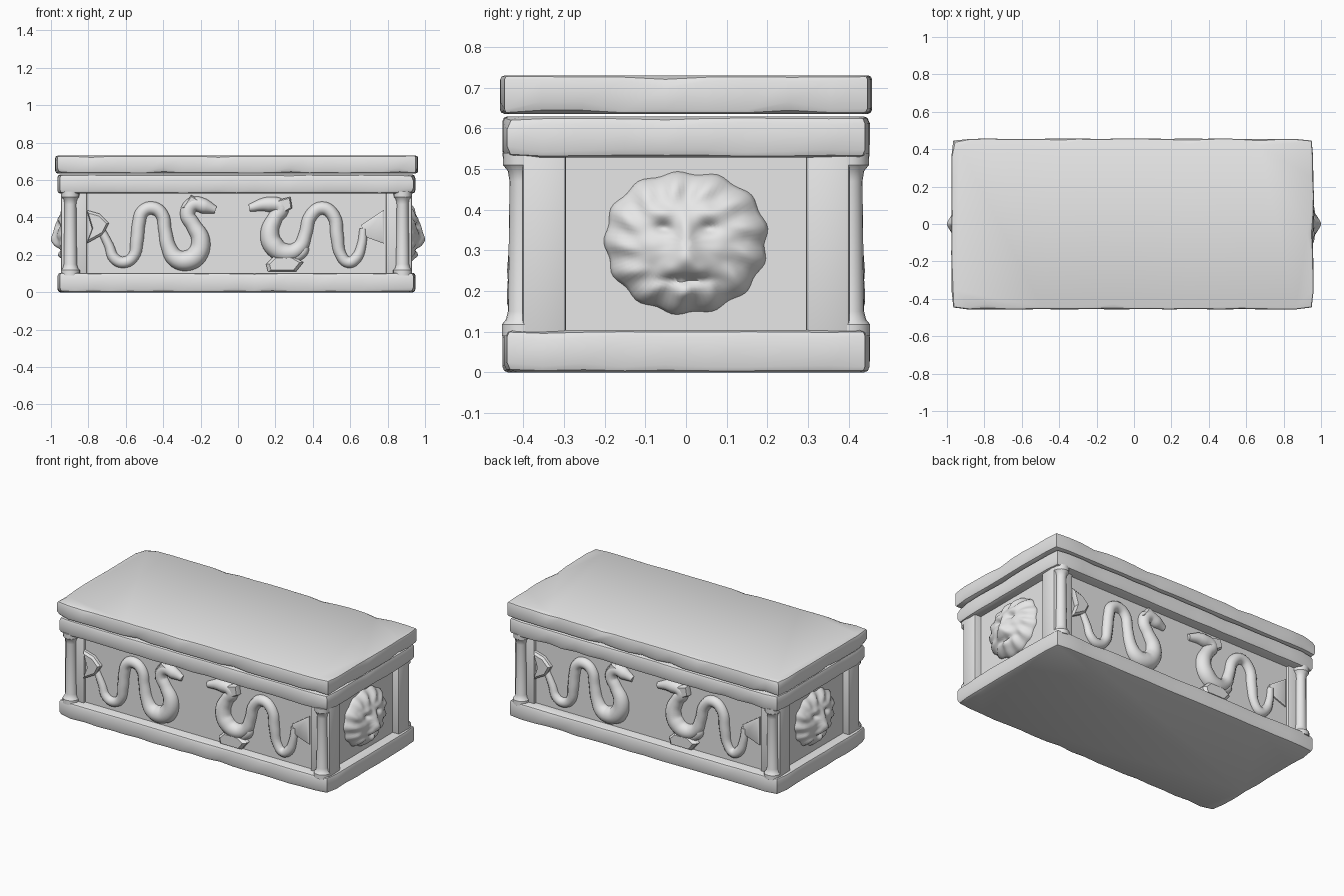
import bpy, bmesh, math, random
from mathutils import Matrix

random.seed(4)
cube = bpy.data.objects.get("Cube")
if cube:
    bpy.data.objects.remove(cube, do_unlink=True)

stone = bpy.data.materials.new("grey_stone")
stone.use_nodes = True
stone.diffuse_color = (0.8, 0.8, 0.8, 1)
stone.node_tree.nodes["Principled BSDF"].inputs["Base Color"].default_value = (0.8, 0.8, 0.8, 1)

CX = -0.008       # the chest sits slightly off the centre line
PANEL_Y = -0.385  # surface of the long panels


def add(name, mesh, angle=35):
    ob = bpy.data.objects.new(name, mesh)
    bpy.context.collection.objects.link(ob)
    mesh.materials.clear()
    mesh.materials.append(stone)
    bpy.ops.object.select_all(action="DESELECT")
    ob.select_set(True)
    bpy.context.view_layer.objects.active = ob
    bpy.ops.object.shade_smooth_by_angle(angle=math.radians(angle))
    return ob


def finish(name, bm, angle=35):
    bmesh.ops.recalc_face_normals(bm, faces=bm.faces)
    mesh = bpy.data.meshes.new(name)
    bm.to_mesh(mesh)
    bm.free()
    return add(name, mesh, angle)


def turned_copy(ob, name, cx=CX):
    """Same part on the opposite side, turned half a circle."""
    copy = bpy.data.objects.new(name, ob.data)
    bpy.context.collection.objects.link(copy)
    copy.matrix_world = (Matrix.Translation((2 * cx, 0, 0))
                         @ Matrix.Rotation(math.pi, 4, "Z") @ ob.matrix_world)


def skin(bm, rings):
    """Join closed rings of vertices and cap both ends."""
    n = len(rings[0])
    for a, b in zip(rings, rings[1:]):
        for i in range(n):
            j = (i + 1) % n
            bm.faces.new((a[i], a[j], b[j], b[i]))
    bm.faces.new(rings[0])
    bm.faces.new(rings[-1])


def box(name, x0, x1, y0, y1, z0, z1, bevel=0.0):
    bm = bmesh.new()
    bmesh.ops.create_cube(bm, size=1)
    for v in bm.verts:
        v.co = [(a + b) / 2 + c * (b - a)
                for c, a, b in zip(v.co, (x0, y0, z0), (x1, y1, z1))]
    if bevel:
        bmesh.ops.bevel(bm, geom=bm.edges[:], offset=bevel, segments=2,
                        profile=0.5, affect="EDGES")
    return finish(name, bm)


def worn_slab(name, hx, hy, z0, z1, soft, chip):
    """Slab with softened edges, broken here and there by chips."""
    nx, ny = 20, 9
    path = [(-hx + 2 * hx * i / nx, -hy) for i in range(nx)]
    path += [(hx, -hy + 2 * hy * i / ny) for i in range(ny)]
    path += [(-x, -y) for x, y in path]
    bm = bmesh.new()
    rings = [[] for _ in range(6)]
    for x, y in path:
        corner = abs(x) > hx - 0.001 and abs(y) > hy - 0.001
        out = 0.012 if corner else random.uniform(0, 0.004)
        low, top = [soft * random.uniform(0.7, 1.2)
                    + (chip if random.random() < 0.12 else 0) for _ in range(2)]
        profile = ((low, z0), (low * 0.3, z0 + low * 0.3), (0, z0 + low),
                   (0, z1 - top), (top * 0.3, z1 - top * 0.3), (top, z1))
        for ring, (inset, z) in zip(rings, profile):
            ax, ay = hx - inset - out, hy - inset - out
            ring.append(bm.verts.new((CX + max(-ax, min(ax, x)),
                                      max(-ay, min(ay, y)), z)))
    skin(bm, rings)
    return finish(name, bm, 40)


def tube(name, points):
    """Rounded relief along a path of (x, z, radius), in hundredths."""
    cu = bpy.data.curves.new(name, "CURVE")
    cu.dimensions = "3D"
    cu.bevel_depth = 0.01
    cu.bevel_resolution = 4
    cu.resolution_u = 5
    cu.use_fill_caps = True
    sp = cu.splines.new("BEZIER")
    sp.bezier_points.add(len(points) - 1)
    for p, (x, z, r) in zip(sp.bezier_points, points):
        p.co = (x / 100, PANEL_Y, z / 100)
        p.radius = r
        p.handle_left_type = p.handle_right_type = "AUTO"
    tmp = bpy.data.objects.new(name + "_path", cu)
    bpy.context.collection.objects.link(tmp)
    dg = bpy.context.evaluated_depsgraph_get()
    mesh = bpy.data.meshes.new_from_object(tmp.evaluated_get(dg))
    bpy.data.objects.remove(tmp, do_unlink=True)
    ob = add(name, mesh, 50)
    turned_copy(ob, "back_" + name)


def plate(name, outline, thick):
    """Flat relief piece from an (x, z) outline, in hundredths."""
    bm = bmesh.new()
    mx = sum(p[0] for p in outline) / len(outline)
    mz = sum(p[1] for p in outline) / len(outline)
    rings = [[bm.verts.new(((mx + (x - mx) * s) / 100, PANEL_Y - d,
                            (mz + (z - mz) * s) / 100)) for x, z in outline]
             for s, d in ((1, -0.01), (1, thick * 0.6), (0.8, thick))]
    skin(bm, rings)
    turned_copy(finish(name, bm), "back_" + name)


def column(name, x, y):
    profile = ((0.05, 0.09), (0.05, 0.118), (0.04, 0.13), (0.035, 0.15), (0.031, 0.47),
               (0.035, 0.495), (0.047, 0.51), (0.048, 0.54))
    bm = bmesh.new()
    rings = [[bm.verts.new((x + r * math.cos(k * math.tau / 20),
                            y + r * math.sin(k * math.tau / 20), z))
              for k in range(20)] for r, z in profile]
    skin(bm, rings)
    return finish(name, bm)


# Lid, rim and base
worn_slab("lid", 0.97, 0.458, 0.636, 0.73, 0.012, 0.02)
worn_slab("upper_rim", 0.957, 0.452, 0.528, 0.63, 0.018, 0.012)
worn_slab("base", 0.957, 0.452, 0, 0.104, 0.016, 0.01)

# Chest core, with corner posts that leave the panels sunken
box("chest_core", CX - 0.895, CX + 0.895, PANEL_Y, -PANEL_Y, 0.06, 0.6)
for sx, side in ((-1, "right"), (1, "left")):
    for sy, end in ((-1, "front"), (1, "back")):
        xs = sorted((CX + sx * 0.8, CX + sx * 0.938))
        ys = sorted((sy * 0.295, sy * 0.402))
        box(f"{end}_{side}_post", *xs, *ys, 0.07, 0.58, 0.008)
        column(f"{end}_{side}_column", CX + sx * 0.888, sy * 0.403)

# Sea serpents in relief
tube("right_serpent", (
    (-74, 35, 2), (-69, 25, 2.5), (-66, 18, 3), (-61, 16, 3), (-56, 19, 3),
    (-54, 28, 3.5), (-53, 37, 3.5), (-51, 43, 3.5), (-46, 45, 3.5),
    (-41, 42, 3.5), (-39, 33, 3.5), (-37, 24, 4), (-33, 18, 5), (-27, 17, 5.5),
    (-22, 20, 5.5), (-20, 28, 5), (-24, 36, 4), (-27, 42, 4), (-24, 47, 4),
    (-18, 46, 4), (-12, 44, 2)))
tube("left_serpent", (
    (67, 34, 2), (66, 25, 2.5), (63, 18, 3), (59, 16, 3), (55, 20, 3),
    (53, 30, 3.5), (51, 41, 3.5), (45, 45, 3.5), (39, 41, 3.5), (36, 31, 3.5),
    (33, 24, 4), (26, 21, 5), (19, 25, 5.5), (17, 32, 5), (20, 40, 4),
    (23, 45, 4), (16, 47, 4), (6, 45, 2)))
tube("left_serpent_foot", ((33, 27, 2), (35, 23, 3), (31, 19, 3), (25, 16, 4), (18, 14, 3)))
plate("left_serpent_fin", ((16, 11), (31, 11), (35, 16), (30, 19), (19, 19), (15, 15)), 0.04)
plate("right_serpent_tail", ((-81, 44), (-74, 42), (-69, 37), (-72, 31), (-81, 26), (-78, 34)), 0.03)
plate("left_serpent_tail", ((78, 44), (66, 36), (67, 30), (78, 26)), 0.015)
plate("right_serpent_ear", ((-30, 45), (-25, 52), (-20, 49), (-24, 44)), 0.035)
plate("left_serpent_ear", ((20, 49), (28, 51), (29, 45), (24, 42)), 0.035)

# Lion masks: (across, up, width, height, strength) bumps on a scalloped dome
bumps = [(0, -0.04, 0.045, 0.04, 0.03), (0, 0.03, 0.022, 0.05, 0.014),
         (0, -0.09, 0.055, 0.009, -0.014), (0, -0.12, 0.04, 0.018, 0.012),
         (0, 0.12, 0.02, 0.04, -0.006)]
for s in (-1, 1):
    bumps += [(s * 0.055, 0.038, 0.024, 0.014, -0.016), (s * 0.06, 0.075, 0.035, 0.016, 0.01),
              (s * 0.04, -0.065, 0.025, 0.02, 0.01), (s * 0.085, -0.01, 0.03, 0.03, 0.007)]


def lion_height(u, v, t, a):
    h = 0.048 * (1 - t ** 6) + 0.018 * math.exp(-(t / 0.55) ** 2)
    mane = min(1, max(0, (t - 0.55) / 0.2))
    h += mane * (1 - t ** 8) * 0.006 * math.sin(13 * a + 5 * t)
    return h + sum(k * math.exp(-((u - bu) / su) ** 2 - ((v - bv) / sv) ** 2)
                   for bu, bv, su, sv, k in bumps)


N, R = 90, 24
bm = bmesh.new()
rings = []
for i in range(1, R + 2):
    t = min(1, i / R)
    ring = []
    for k in range(N):
        a = k * math.tau / N
        c, s = math.cos(a), math.sin(a)
        reach = 1 + 0.025 * math.sin(13 * a + 5) + 0.05 * abs(math.sin(2 * a)) * (s > 0)
        u, v = 0.197 * t * reach * c, 0.172 * t * reach * s
        h = lion_height(u, v, t, a) if i <= R else -0.03
        ring.append(bm.verts.new((h, u, 0.317 + v)))
    rings.append(ring)
skin(bm, rings)
peak = max(v.co.x for v in bm.verts)
for v in bm.verts:
    v.co.x = 0.89 + v.co.x * 0.11 / peak
mask = finish("left_lion_mask", bm, 60)
turned_copy(mask, "right_lion_mask", 0)
